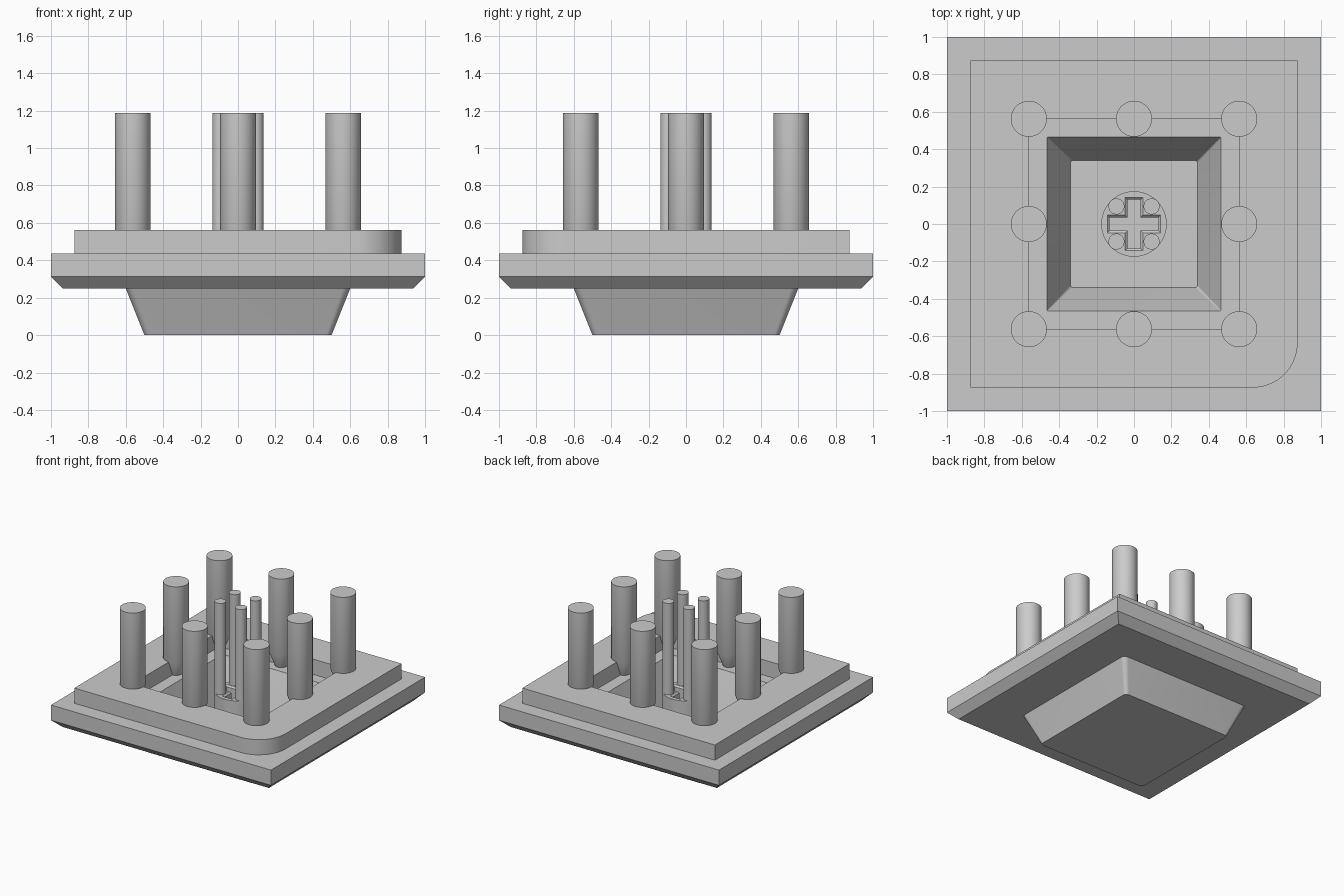
import bpy, bmesh, math

if "Cube" in bpy.data.objects:
    bpy.data.objects.remove(bpy.data.objects["Cube"], do_unlink=True)

GREY = (0.6, 0.6, 0.6, 1)
mat = bpy.data.materials.new("plain grey")
mat.use_nodes = True
mat.diffuse_color = GREY
mat.node_tree.nodes["Principled BSDF"].inputs["Base Color"].default_value = GREY


def loft(name, rings):
    """Skin equal-length rings of points and cap both ends."""
    bm = bmesh.new()
    loops = [[bm.verts.new(p) for p in ring] for ring in rings]
    n = len(loops[0])
    for a, b in zip(loops, loops[1:]):
        for i in range(n):
            j = (i + 1) % n
            bm.faces.new((a[i], a[j], b[j], b[i]))
    bm.faces.new(loops[0][::-1])
    bm.faces.new(loops[-1])
    bmesh.ops.remove_doubles(bm, verts=bm.verts, dist=0.0001)
    bmesh.ops.recalc_face_normals(bm, faces=bm.faces)
    mesh = bpy.data.meshes.new(name)
    bm.to_mesh(mesh)
    bm.free()
    mesh.materials.append(mat)
    obj = bpy.data.objects.new(name, mesh)
    bpy.context.collection.objects.link(obj)
    return obj


def activate(obj):
    bpy.ops.object.select_all(action='DESELECT')
    obj.select_set(True)
    bpy.context.view_layer.objects.active = obj


def smooth(obj):
    activate(obj)
    bpy.ops.object.shade_smooth_by_angle(angle=math.radians(30))


def square(half, z, r=0.0, front_left=None, steps=10):
    """Square ring with rounded corners; the +x -y corner may differ."""
    pts = []
    for k, (sx, sy) in enumerate([(1, 1), (-1, 1), (-1, -1), (1, -1)]):
        rad = front_left if k == 3 and front_left is not None else r
        for s in range(steps + 1):
            a = math.pi / 2 * (k + s / steps)
            pts.append((sx * (half - rad) + rad * math.cos(a),
                        sy * (half - rad) + rad * math.sin(a), z))
    return pts


def circle(x, y, z, r, n=48):
    return [(x + r * math.cos(2 * math.pi * i / n),
             y + r * math.sin(2 * math.pi * i / n), z) for i in range(n)]


def cross(w, length, z):
    """Plus-shaped ring, one arm at a time."""
    pts = []
    for k in range(4):
        c, s = round(math.cos(k * math.pi / 2)), round(math.sin(k * math.pi / 2))
        for u, v in ((length, -w), (length, w), (w, w)):
            pts.append((c * u - s * v, s * u + c * v, z))
    return pts


RIM, TOP, FLOOR, POST_TOP = 0.4375, 0.5625, 0.125, 1.1875

# Plate with lower bulge, stepped top and tapered cavity
smooth(loft("mould_plate", [
    square(0.5, 0, 0.03),
    square(0.6, 0.25, 0.04),
    square(0.9375, 0.25),
    square(1, 0.3125),
    square(1, RIM),
    square(0.875, RIM, 0, 0.24),
    square(0.875, TOP, 0, 0.24),
    square(0.5625, TOP),
    square(0.5625, RIM),
    square(0.465, RIM, 0.005),
    square(0.34, FLOOR, 0.015),
]))

# Central boss with a cross-shaped socket
boss = loft("stem_boss", [circle(0, 0, FLOOR - 0.01, 0.175), circle(0, 0, RIM, 0.175)])
cutter = loft("socket_cutter", [
    cross(0.035, 0.13, 0.15),
    cross(0.035, 0.13, RIM - 0.012),
    cross(0.047, 0.142, RIM),
    cross(0.047, 0.142, RIM + 0.05),
])
cutter.hide_render = True
activate(boss)
mod = boss.modifiers.new("socket", 'BOOLEAN')
mod.operation = 'DIFFERENCE'
mod.solver = 'EXACT'
mod.object = cutter
bpy.ops.object.modifier_apply(modifier=mod.name)
bpy.data.objects.remove(cutter, do_unlink=True)
smooth(boss)

# Eight tall posts with tapered feet around the cavity
for ix in (-1, 0, 1):
    for iy in (-1, 0, 1):
        if ix or iy:
            x, y = ix * 0.5625, iy * 0.5625
            smooth(loft("post", [circle(x, y, RIM - 0.002, 0.047),
                                 circle(x, y, TOP - 0.002, 0.096),
                                 circle(x, y, POST_TOP, 0.096)]))

# Four thin pins standing on the boss
for sx in (-1, 1):
    for sy in (-1, 1):
        x, y = sx * 0.094, sy * 0.094
        smooth(loft("pin", [circle(x, y, RIM - 0.005, 0.043, 24),
                            circle(x, y, POST_TOP, 0.043, 24)]))
